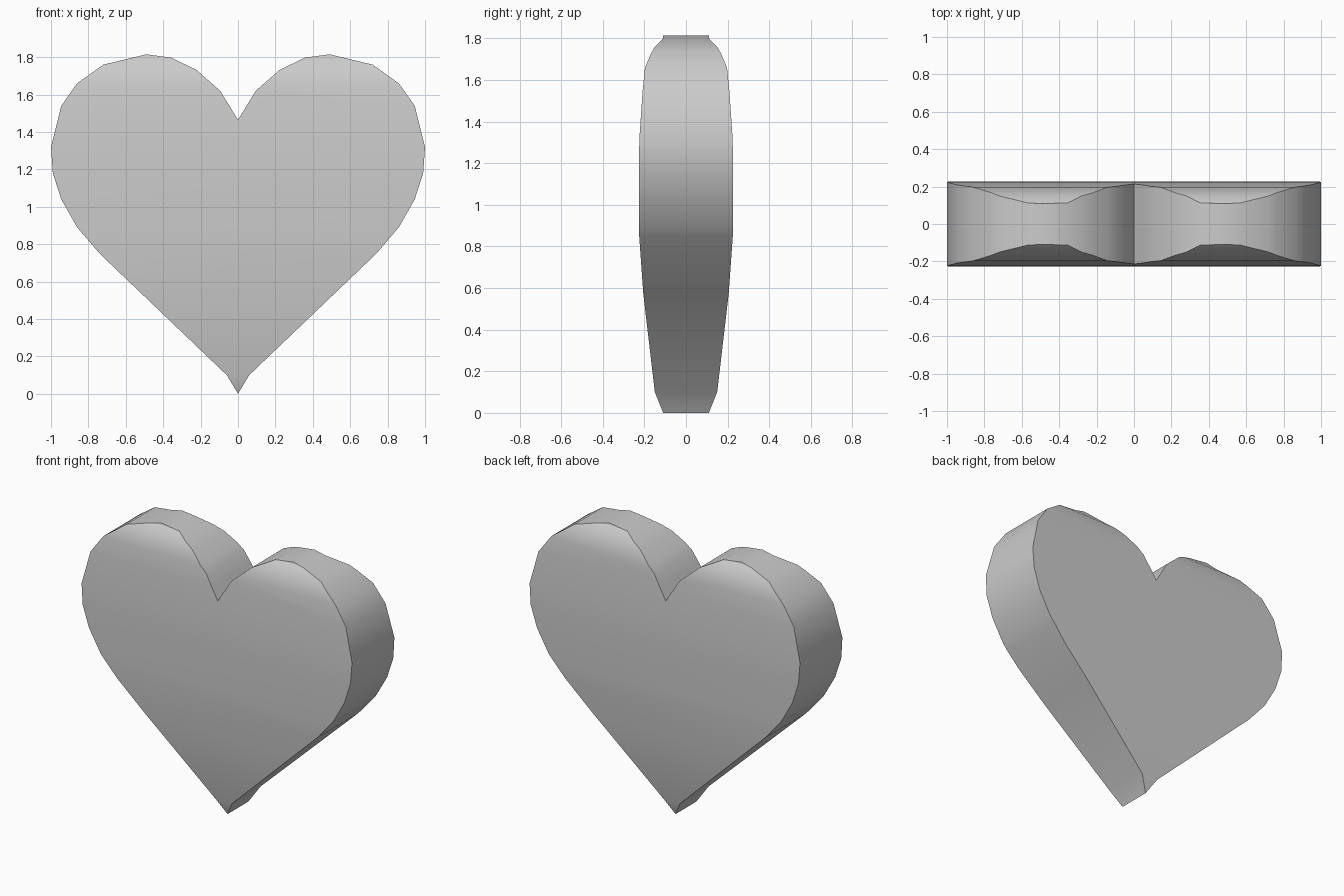
import bpy, bmesh, math

if "Cube" in bpy.data.objects:
    bpy.data.objects.remove(bpy.data.objects["Cube"])

# Right half of the heart outline (x, z), from bottom tip to top notch
HALF = [(0, 0), (0.06, 0.10), (0.74, 0.75), (0.86, 0.89), (0.945, 1.04),
        (0.99, 1.18), (1.0, 1.32), (0.945, 1.54), (0.86, 1.66), (0.72, 1.76),
        (0.49, 1.815), (0.355, 1.797), (0.22, 1.73), (0.095, 1.62), (0, 1.465)]

# Half thickness at each height (z, y)
DEPTH = [(0, 0.11), (0.10, 0.15), (0.57, 0.205), (0.85, 0.225), (1.18, 0.227),
         (1.32, 0.224), (1.54, 0.209), (1.66, 0.197), (1.73, 0.167),
         (1.76, 0.15), (1.797, 0.112), (1.815, 0.11)]


def half_depth(z):
    for (z0, y0), (z1, y1) in zip(DEPTH, DEPTH[1:]):
        if z <= z1 + 1e-5:
            return y0 + (y1 - y0) * (z - z0) / (z1 - z0)
    return DEPTH[-1][1]


# Flat heart, sliced into level strips so that it can bulge
bm = bmesh.new()
outline = HALF + [(-x, z) for x, z in HALF[-2:0:-1]]
bm.faces.new([bm.verts.new((x, 0, z)) for x, z in outline])
for z, _ in DEPTH[1:-1]:
    bmesh.ops.bisect_plane(bm, geom=bm.verts[:] + bm.edges[:] + bm.faces[:],
                           dist=1e-4, plane_co=(0, 0, z), plane_no=(0, 0, 1))

# Thicken, then move both faces out to the depth profile
front = bm.verts[:]
ext = bmesh.ops.extrude_face_region(bm, geom=bm.faces[:], use_keep_orig=True)
back = [g for g in ext["geom"] if isinstance(g, bmesh.types.BMVert)]
for v in front:
    v.co.y = -half_depth(v.co.z)
for v in back:
    v.co.y = half_depth(v.co.z)
bmesh.ops.recalc_face_normals(bm, faces=bm.faces[:])

mesh = bpy.data.meshes.new("heart")
bm.to_mesh(mesh)
bm.free()
heart = bpy.data.objects.new("heart", mesh)
bpy.context.collection.objects.link(heart)
bpy.context.view_layer.objects.active = heart
heart.select_set(True)
bpy.ops.object.shade_smooth_by_angle(angle=math.radians(40))
